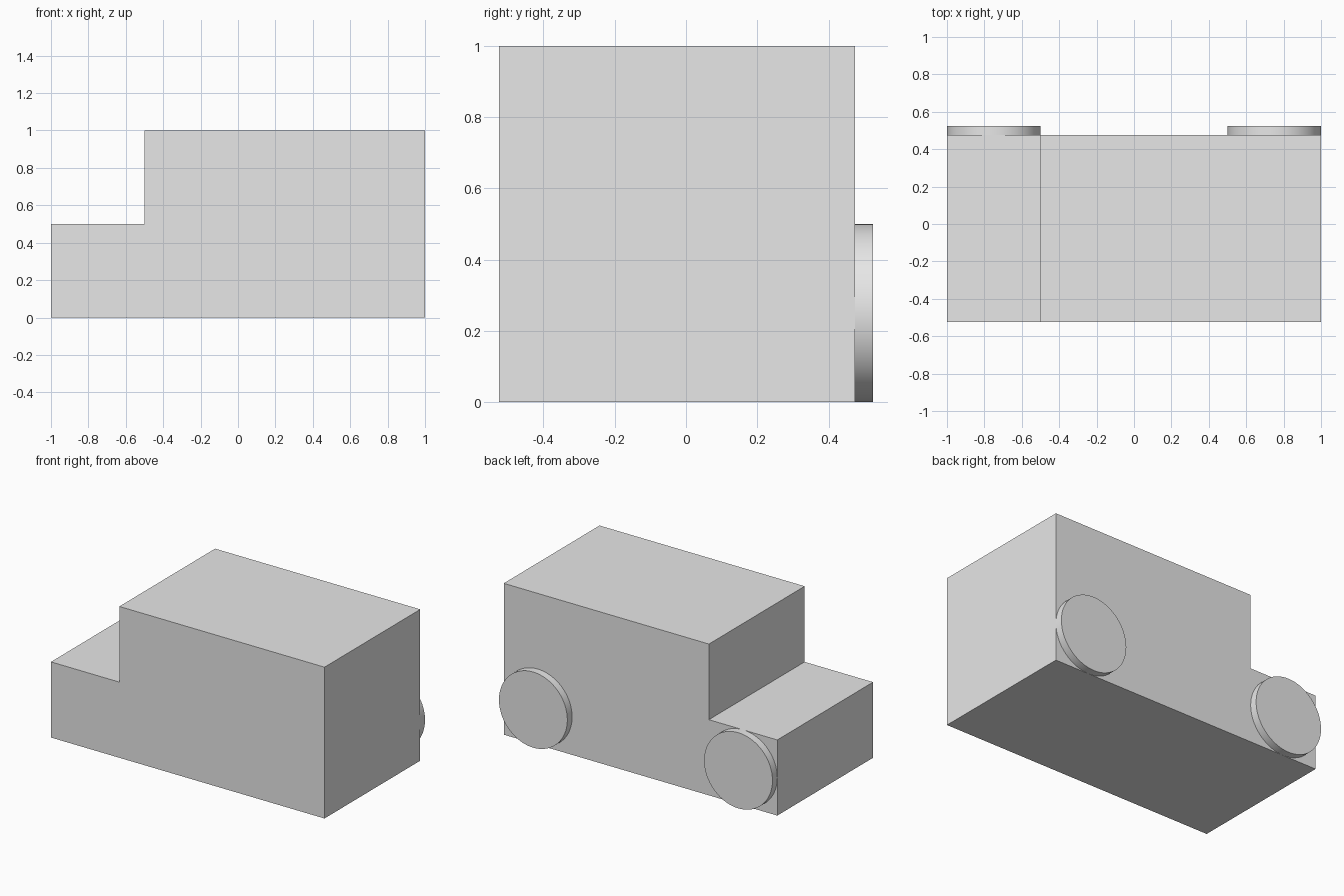
import bpy
import bmesh
import math
from mathutils import Matrix

default = bpy.data.objects.get("Cube")
if default:
    bpy.data.objects.remove(default, do_unlink=True)

FRONT, SIDE, BACK = -0.525, 0.475, 0.525
RADIUS = 0.25

grey = bpy.data.materials.new("plain_grey")
grey.use_nodes = True
colour = (0.8, 0.8, 0.8, 1)
grey.diffuse_color = colour
grey.node_tree.nodes["Principled BSDF"].inputs["Base Color"].default_value = colour


def add_object(name, bm):
    bmesh.ops.recalc_face_normals(bm, faces=bm.faces)
    mesh = bpy.data.meshes.new(name)
    bm.to_mesh(mesh)
    bm.free()
    mesh.materials.append(grey)
    obj = bpy.data.objects.new(name, mesh)
    bpy.context.collection.objects.link(obj)
    return obj


# Body: stepped side profile with a low hood, extruded across the width
profile = [(-1, 0), (1, 0), (1, 1), (-0.5, 1), (-0.5, 0.5), (-1, 0.5)]
bm = bmesh.new()
face = bm.faces.new([bm.verts.new((x, FRONT, z)) for x, z in profile])
extruded = bmesh.ops.extrude_face_region(bm, geom=[face], use_keep_orig=True)
verts = [v for v in extruded["geom"] if isinstance(v, bmesh.types.BMVert)]
bmesh.ops.translate(bm, verts=verts, vec=(0, SIDE - FRONT, 0))
add_object("body", bm)

# Wheels: thin smooth discs on the back side only
for name, x in (("hood_wheel", -0.75), ("cabin_wheel", 0.75)):
    bm = bmesh.new()
    place = Matrix.Translation((x, (SIDE + BACK) / 2, RADIUS)) @ Matrix.Rotation(math.pi / 2, 4, "X")
    bmesh.ops.create_cone(bm, cap_ends=True, segments=64, radius1=RADIUS,
                          radius2=RADIUS, depth=BACK - SIDE, matrix=place)
    wheel = add_object(name, bm)
    bpy.ops.object.select_all(action="DESELECT")
    wheel.select_set(True)
    bpy.context.view_layer.objects.active = wheel
    bpy.ops.object.shade_smooth_by_angle(angle=math.radians(30))
